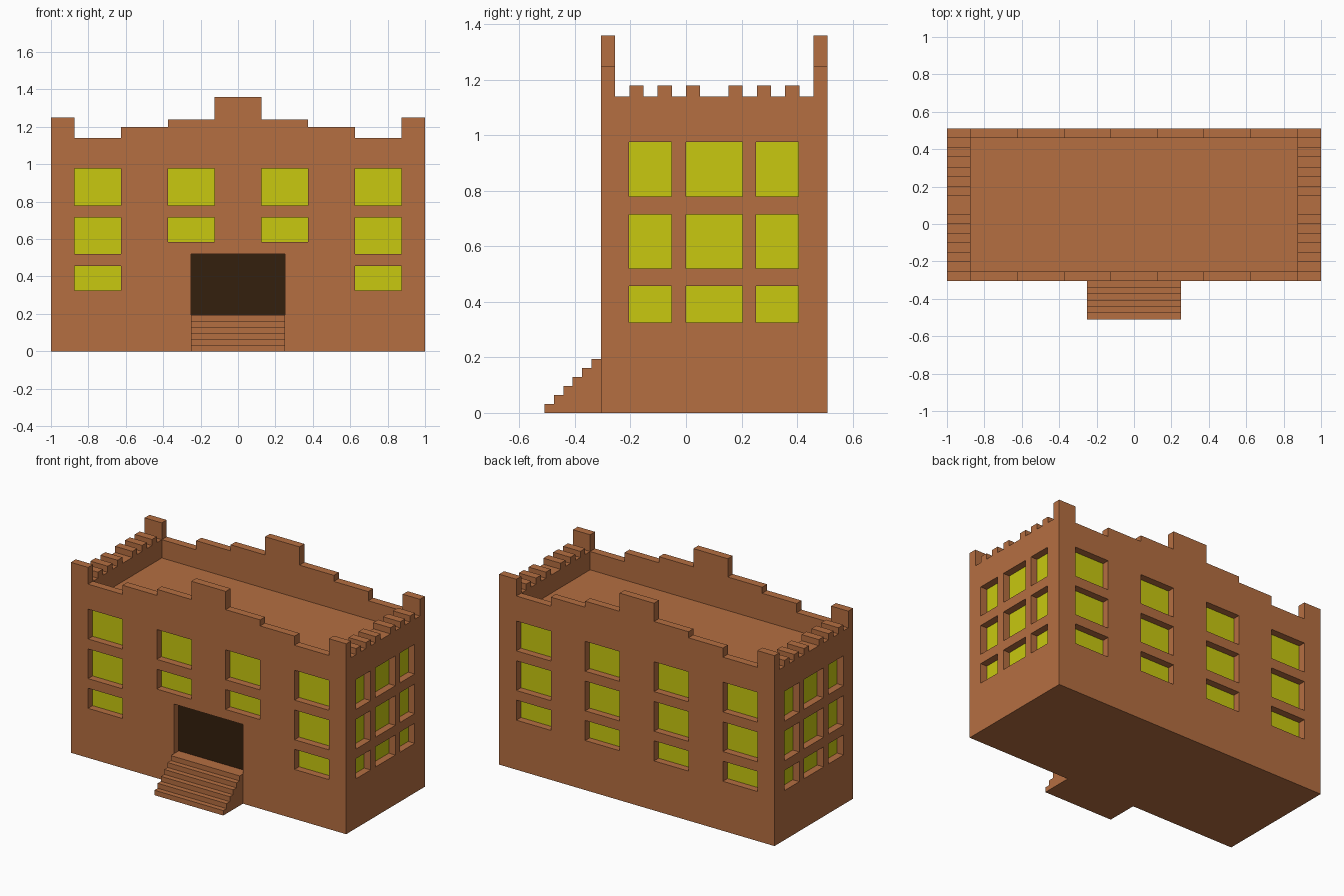
import bpy, bmesh
from mathutils import Vector

if "Cube" in bpy.data.objects:
    bpy.data.objects.remove(bpy.data.objects["Cube"])


def material(name, rgb):
    m = bpy.data.materials.new(name)
    m.diffuse_color = (*rgb, 1)
    m.use_nodes = True
    m.node_tree.nodes["Principled BSDF"].inputs["Base Color"].default_value = m.diffuse_color
    return m


BRICK = material("brick", (0.46, 0.156, 0.053))
GLASS = material("yellow_glass", (0.58, 0.58, 0.005))
DARK = material("dark_doorway", (0.034, 0.014, 0.004))

FRONT, BACK, T = -0.306, 0.51, 0.051      # wall planes and wall thickness
ROOF, RIM = 1.02, 1.14                    # roof deck and parapet base


def make_object(name, bm, mat):
    bmesh.ops.recalc_face_normals(bm, faces=bm.faces)
    me = bpy.data.meshes.new(name)
    bm.to_mesh(me)
    bm.free()
    me.materials.append(mat)
    ob = bpy.data.objects.new(name, me)
    bpy.context.collection.objects.link(ob)
    return ob


def prism(name, pts, axis, a, b, mat=BRICK):
    """Extrude a profile (horizontal, z) along 'x' or 'y' from a to b."""
    bm = bmesh.new()
    place = (lambda h, z: (a, h, z)) if axis == 'x' else (lambda h, z: (h, a, z))
    face = bm.faces.new([bm.verts.new(place(h, z)) for h, z in pts])
    ext = bmesh.ops.extrude_face_region(bm, geom=[face])
    move = Vector((b - a, 0, 0)) if axis == 'x' else Vector((0, b - a, 0))
    bmesh.ops.translate(bm, vec=move, verts=[v for v in ext["geom"] if isinstance(v, bmesh.types.BMVert)])
    return make_object(name, bm, mat)


def add_box(bm, lo, hi):
    verts = bmesh.ops.create_cube(bm, size=1)["verts"]
    for v in verts:
        v.co = [lo[i] if v.co[i] < 0 else hi[i] for i in range(3)]


def box(name, lo, hi, mat=BRICK):
    bm = bmesh.new()
    add_box(bm, lo, hi)
    return make_object(name, bm, mat)


def cut(target, cutter):
    cutter.hide_render = True
    mod = target.modifiers.new("cut", 'BOOLEAN')
    mod.operation, mod.solver, mod.object = 'DIFFERENCE', 'EXACT', cutter
    bpy.context.view_layer.objects.active = target
    bpy.ops.object.modifier_apply(modifier=mod.name)
    bpy.data.objects.remove(cutter)


# Body: stepped front silhouette extruded through the whole depth
half = [(0.125, 1.36), (0.125, 1.24), (0.375, 1.24), (0.375, 1.2), (0.625, 1.2),
        (0.625, RIM), (0.875, RIM), (0.875, 1.25), (1, 1.25), (1, 0)]
body = prism("building_body", half + [(-x, z) for x, z in reversed(half)], 'y', FRONT, BACK)

# Side battlements: remove everything above a crenellated line between front and back walls
line = [(FRONT + T, RIM)]
for k in (2, 4, 6, 9, 11, 13):
    y0, y1 = FRONT + k * T, FRONT + (k + 1) * T
    line += [(y0, RIM), (y0, 1.18), (y1, 1.18), (y1, RIM)]
line += [(BACK - T, RIM), (BACK - T, 1.6), (FRONT + T, 1.6)]
cut(body, prism("battlement_cutter", line, 'x', -1.2, 1.2))

# Sunken roof deck
cut(body, box("roof_cutter", (-0.875, FRONT + T, ROOF), (0.875, BACK - T, 1.6)))

# Windows: recesses plus glass plates
holes, panes = bmesh.new(), bmesh.new()
OUT, PLATE = 0.1, 0.004


def window(side, h0, h1, z0, z1, recess=holes, pane=panes):
    axis = 0 if side in ("left", "right") else 1
    sign = 1 if side in ("right", "back") else -1
    plane = {"left": -1, "right": 1, "front": FRONT, "back": BACK}[side]
    inner = plane - sign * T
    for bm, far in ((recess, plane + sign * OUT), (pane, inner + sign * PLATE)):
        d0, d1 = sorted((inner, far))
        if axis:
            add_box(bm, (h0, d0, z0), (h1, d1, z1))
        else:
            add_box(bm, (d0, h0, z0), (d1, h1, z1))


ROWS = [(0.325, 0.457), (0.52, 0.715), (0.78, 0.976)]
for z0, z1 in ROWS:
    for x in (-0.75, -0.25, 0.25, 0.75):
        window("back", x - 0.125, x + 0.125, z0, z1)
        if abs(x) > 0.5:
            window("front", x - 0.125, x + 0.125, z0, z1)
    for y0, y1 in ((-0.206, -0.052), (0, 0.204), (0.253, 0.405)):
        window("left", y0, y1, z0, z1)
        window("right", y0, y1, z0, z1)
for x in (-0.25, 0.25):                   # shorter windows above the door
    window("front", x - 0.125, x + 0.125, 0.585, 0.715)
    window("front", x - 0.125, x + 0.125, *ROWS[2])

# Doorway
door = bmesh.new()
window("front", -0.25, 0.25, 0.195, 0.52, pane=door)
make_object("doorway", door, DARK)
make_object("window_panes", panes, GLASS)
cut(body, make_object("opening_cutter", holes, BRICK))

# Front steps
steps, n, run, rise = [(FRONT, 0)], 6, 0.034, 0.0325
for i in range(n):
    y = -0.51 + i * run
    steps += [(y, i * rise), (y, (i + 1) * rise)]
steps.append((FRONT, n * rise))
prism("front_steps", steps, 'x', -0.25, 0.25)
